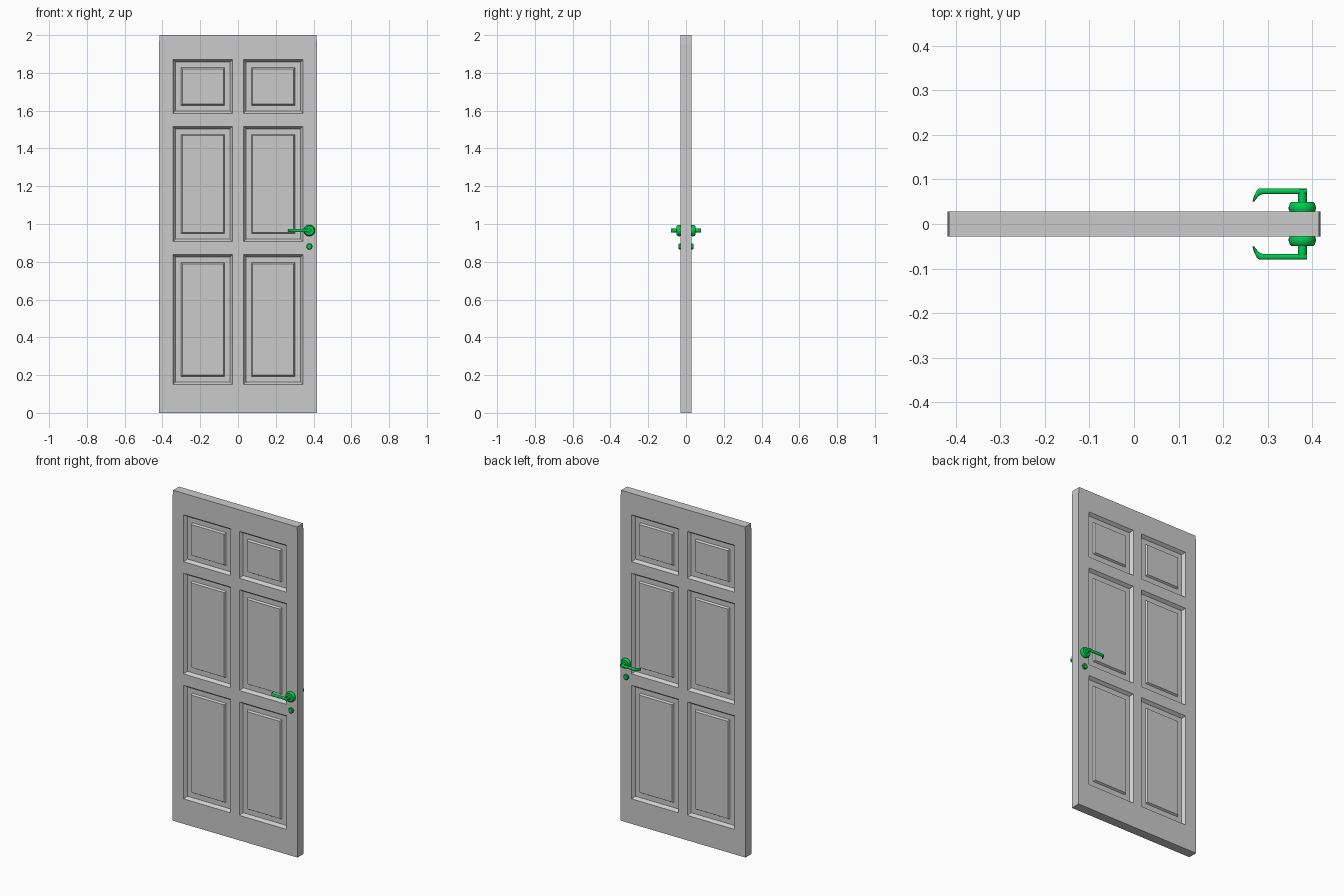
import bpy, bmesh, math
from mathutils import Vector

if "Cube" in bpy.data.objects:
    bpy.data.objects.remove(bpy.data.objects["Cube"])

green = bpy.data.materials.new("green_metal")
green.diffuse_color = (0.0, 0.6, 0.08, 1)
green.use_nodes = True
green.node_tree.nodes["Principled BSDF"].inputs["Base Color"].default_value = green.diffuse_color


def finish(bm, name, mat=None):
    bmesh.ops.recalc_face_normals(bm, faces=bm.faces[:])
    me = bpy.data.meshes.new(name)
    bm.to_mesh(me)
    bm.free()
    ob = bpy.data.objects.new(name, me)
    bpy.context.collection.objects.link(ob)
    if mat:
        me.materials.append(mat)
    return ob


def loft(name, rings):
    """Skin closed rings, cap both ends and mirror to the other door face."""
    bm = bmesh.new()
    vs = [[bm.verts.new(p) for p in r] for r in rings]
    n = len(vs[0])
    for a, b in zip(vs, vs[1:]):
        for i in range(n):
            j = (i + 1) % n
            bm.faces.new((a[i], a[j], b[j], b[i]))
    bm.faces.new(vs[0])
    bm.faces.new(vs[-1])
    ob = finish(bm, name, green)
    ob.modifiers.new("both_sides", 'MIRROR').use_axis = (False, True, False)
    bpy.ops.object.select_all(action='DESELECT')
    ob.select_set(True)
    bpy.context.view_layer.objects.active = ob
    bpy.ops.object.shade_smooth_by_angle(angle=math.radians(35))
    return ob


def lathe(name, x, z, profile, n=32):
    """Turn (radius, y) points around an axis along y."""
    ang = [2 * math.pi * i / n for i in range(n)]
    return loft(name, [[(x + r * math.cos(a), y, z + r * math.sin(a)) for a in ang]
                       for r, y in profile])


# Door leaf: grid of frame cells with nested raised panels, both faces
W, T = 0.4187, 0.0285
xs = [-W, -0.344, -0.029, 0.029, 0.344, W]
zs = [0, 0.151, 0.838, 0.907, 1.517, 1.586, 1.870, 1.95, 2.0]
# inset from the panel opening, depth below the door face
steps = [(0, 0), (0.013, 0.018), (0.0425, 0.018), (0.049, 0.007)]

bm = bmesh.new()
for s in (-1, 1):
    def rect(x0, x1, z0, z1, inset, depth):
        y = s * (T - depth)
        return [bm.verts.new(p) for p in (
            (x0 + inset, y, z0 + inset), (x1 - inset, y, z0 + inset),
            (x1 - inset, y, z1 - inset), (x0 + inset, y, z1 - inset))]

    for i in range(len(xs) - 1):
        for k in range(len(zs) - 1):
            cell = (xs[i], xs[i + 1], zs[k], zs[k + 1])
            if i in (1, 3) and k in (1, 3, 5):
                loops = [rect(*cell, *st) for st in steps]
                for a, b in zip(loops, loops[1:]):
                    for q in range(4):
                        r = (q + 1) % 4
                        bm.faces.new((a[q], a[r], b[r], b[q]))
                bm.faces.new(loops[-1])
            else:
                bm.faces.new(rect(*cell, 0, 0))
bmesh.ops.remove_doubles(bm, verts=bm.verts[:], dist=1e-5)
# Door edges, with the slight narrowing at the top
bmesh.ops.bridge_loops(bm, edges=[e for e in bm.edges if e.is_boundary])
for v in bm.verts:
    if v.co.z > 1.99 and abs(v.co.x) > 0.4:
        v.co.x -= math.copysign(0.004, v.co.x)
finish(bm, "door_leaf")

# Handle rose, stem and lock cover
HX, HZ = 0.3775, 0.9655
lathe("handle_rose", HX, HZ, [(0.028, 0.027), (0.0305, 0.033), (0.0305, 0.038),
                              (0.028, 0.046), (0.025, 0.049)])
lathe("handle_stem", HX, HZ, [(0.010, 0.047), (0.010, 0.079)], 20)
lathe("lock_cover", HX, 0.881, [(0.016, 0.027), (0.016, 0.036), (0.013, 0.039)], 24)

# Lever: outer point, inner point and half height of each section
sections = [((0.3875, 0.0800), (0.3875, 0.0670), 0.009),
            ((0.3400, 0.0800), (0.3400, 0.0670), 0.008),
            ((0.2815, 0.0800), (0.2890, 0.0670), 0.008),
            ((0.2760, 0.0760), (0.2835, 0.0655), 0.008),
            ((0.2715, 0.0680), (0.2790, 0.0620), 0.008),
            ((0.2680, 0.0590), (0.2740, 0.0560), 0.0075),
            ((0.2657, 0.0510), (0.2690, 0.0495), 0.007)]
rings = []
for o, i, h in sections:
    o, i = Vector((*o, HZ)), Vector((*i, HZ))
    ring = []
    for k in range(16):
        a = 2 * math.pi * k / 16
        c, d = (math.copysign(abs(f) ** 0.7, f) for f in (math.cos(a), math.sin(a)))
        ring.append((o + i) / 2 + (o - i) / 2 * c + Vector((0, 0, h * d)))
    rings.append(ring)
loft("handle_lever", rings)
